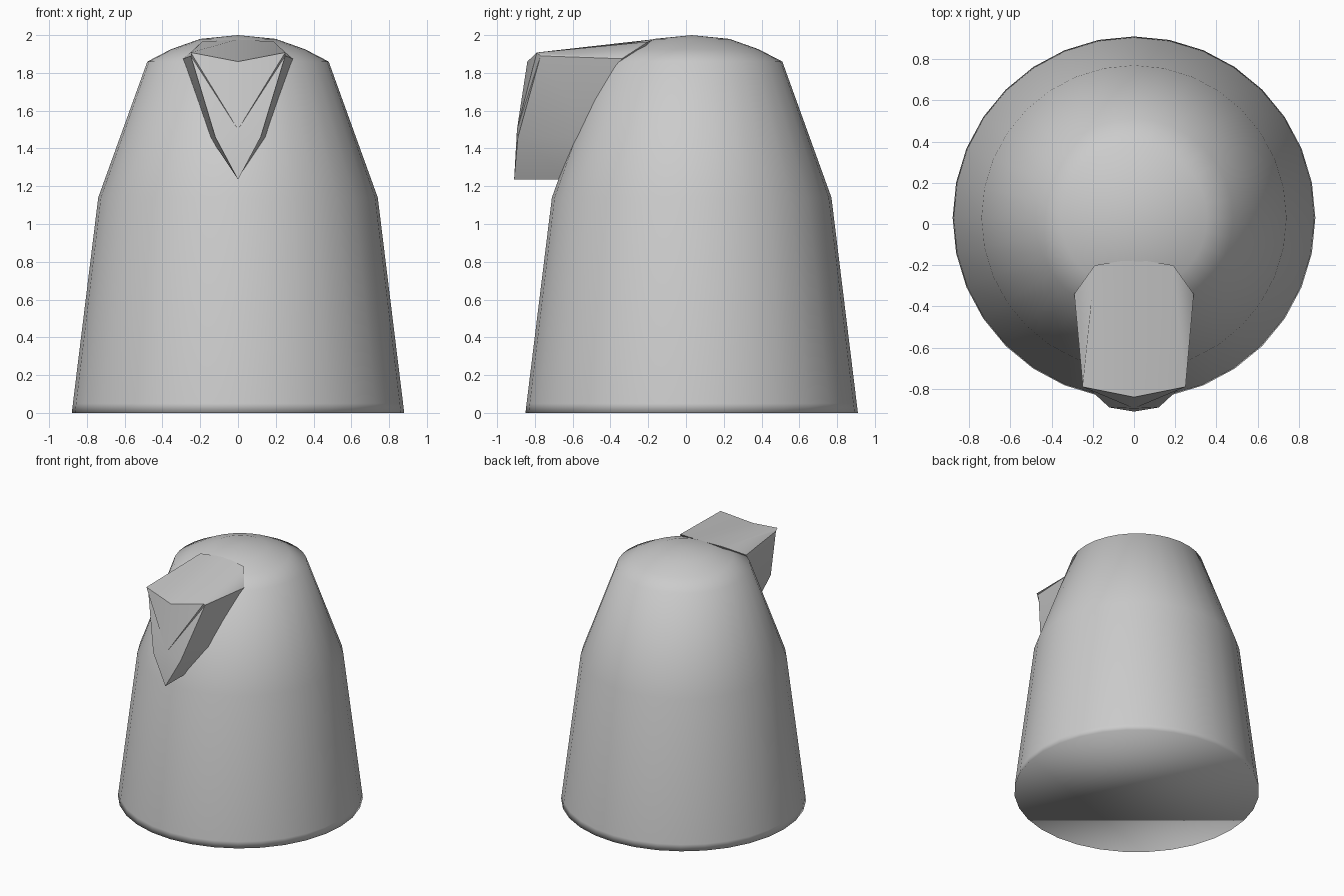
import bpy, bmesh
from math import sin, cos, pi, radians

if "Cube" in bpy.data.objects:
    bpy.data.objects.remove(bpy.data.objects["Cube"])

SIDES = 32
CY = 0.03  # body axis sits slightly behind the origin


def finish(name, bm, angle):
    bmesh.ops.recalc_face_normals(bm, faces=bm.faces)
    me = bpy.data.meshes.new(name)
    bm.to_mesh(me)
    bm.free()
    ob = bpy.data.objects.new(name, me)
    bpy.context.collection.objects.link(ob)
    bpy.ops.object.select_all(action='DESELECT')
    ob.select_set(True)
    bpy.context.view_layer.objects.active = ob
    bpy.ops.object.shade_smooth_by_angle(angle=radians(angle))
    return ob


def bridge(bm, a, b):
    n = len(a)
    for i in range(n):
        j = (i + 1) % n
        bm.faces.new((a[i], a[j], b[j], b[i]))


# Body: tapered cone with a shallow domed top
profile = [(0.88, 0), (0.874, 0.05), (0.74, 1.14), (0.48, 1.86),
           (0.355, 1.925), (0.2, 1.98)]
bm = bmesh.new()
rings = [[bm.verts.new((r * cos(2 * pi * i / SIDES), CY + r * sin(2 * pi * i / SIDES), z))
          for i in range(SIDES)] for r, z in profile]
for lo, hi in zip(rings, rings[1:]):
    bridge(bm, lo, hi)
bm.faces.new(rings[0])
peak = bm.verts.new((0, CY, 2.0))
for i in range(SIDES):
    bm.faces.new((rings[-1][i], rings[-1][(i + 1) % SIDES], peak))
finish("body", bm, 180)

# Spout: V-shaped section lofted from the body out to the front
half_front = [(0, -0.84, 1.86), (0.25, -0.79, 1.908), (0.25, -0.77, 1.89),
              (0.12, -0.89, 1.46), (0, -0.91, 1.235)]
half_back = [(0, -0.17, 1.978), (0.19, -0.2, 1.965), (0.29, -0.34, 1.875),
             (0.15, -0.5, 1.46), (0, -0.6, 1.235)]


def mirrored_ring(bm, half):
    pts = half + [(-x, y, z) for x, y, z in half[-2:0:-1]]
    return [bm.verts.new(p) for p in pts]


bm = bmesh.new()
front = mirrored_ring(bm, half_front)
back = mirrored_ring(bm, half_back)
bridge(bm, front, back)
for ring, centre in ((front, (0, -0.895, 1.5)), (back, (0, -0.4, 1.6))):
    c = bm.verts.new(centre)
    for i in range(len(ring)):
        bm.faces.new((ring[i], ring[(i + 1) % len(ring)], c))
finish("spout", bm, 55)
